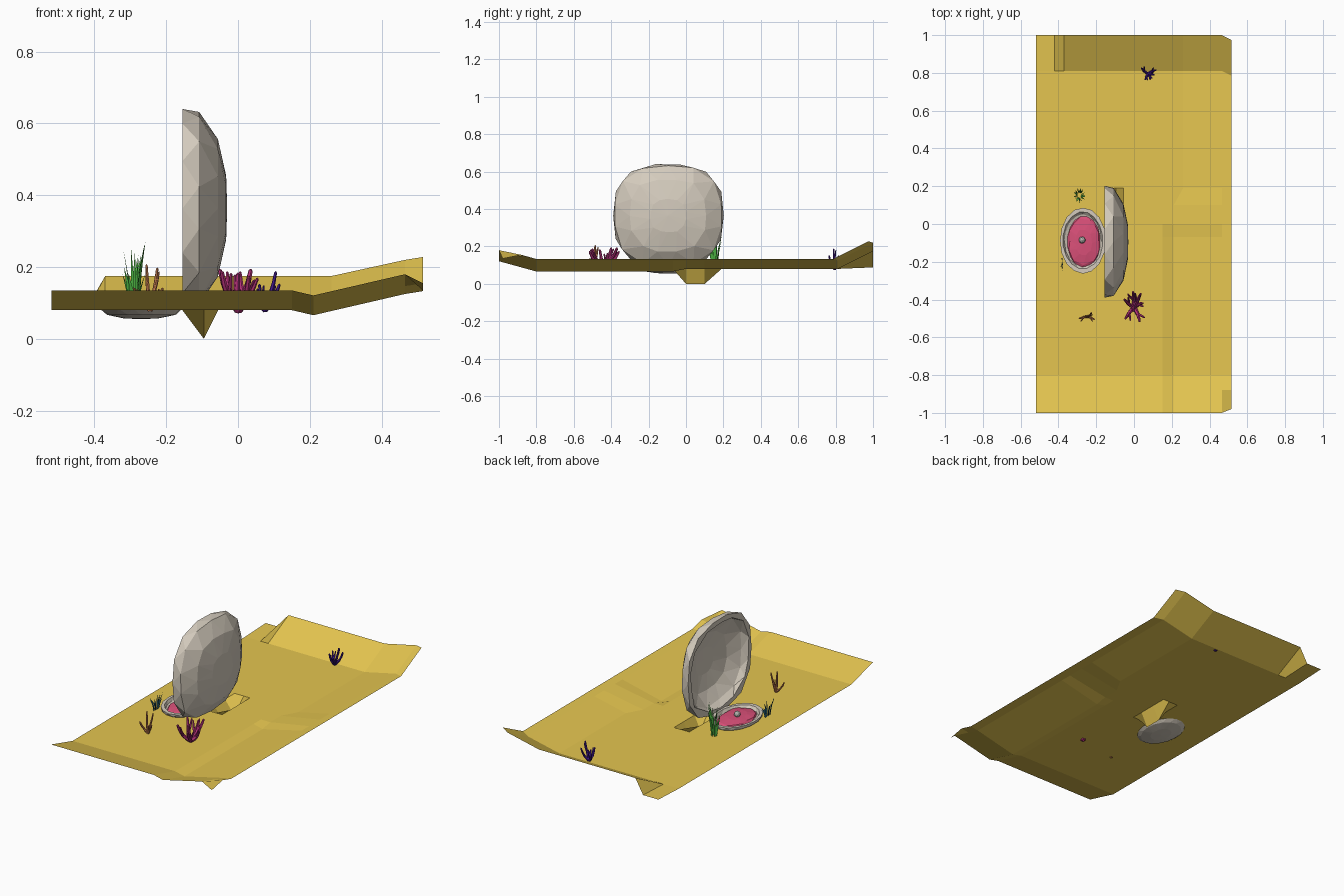
import bpy, bmesh, math, random
from mathutils import Vector, Matrix

if "Cube" in bpy.data.objects:
    bpy.data.objects.remove(bpy.data.objects["Cube"])

random.seed(4)


def material(name, rgb):
    m = bpy.data.materials.new(name)
    m.diffuse_color = (*rgb, 1)
    m.use_nodes = True
    m.node_tree.nodes["Principled BSDF"].inputs["Base Color"].default_value = m.diffuse_color
    return m


def finish(name, bm, mat):
    me = bpy.data.meshes.new(name)
    bm.to_mesh(me)
    bm.free()
    me.materials.append(mat)
    ob = bpy.data.objects.new(name, me)
    bpy.context.collection.objects.link(ob)
    return ob


sand = material("sand", (0.78, 0.56, 0.08))
shell_grey = material("shell", (0.66, 0.60, 0.51))
pink = material("flesh", (0.70, 0.08, 0.19))
pearl_grey = material("pearl", (0.45, 0.45, 0.42))
magenta = material("magenta", (0.45, 0.03, 0.19))
orange = material("orange", (0.55, 0.20, 0.08))
violet = material("violet", (0.06, 0.01, 0.30))
green = material("green", (0.08, 0.50, 0.06))
teal = material("teal", (0.02, 0.13, 0.20))


# Sea bed: thin sheet with turned-up edges and one pulled-down keel
xs = [-.52, -.42, -.37, -.155, -.095, -.055, .15, .21, .465, .515]
ys = [-1, -.88, -.8, -.7, -.07, 0, .1, .19, .7, .81, 1]


def bed_point(x, y):
    px, py, z = x, y, .08
    if x == .21:
        if y < 0:
            z -= .014
        elif y >= .19:
            px = .26
    z += {.465: .045, .515: .053}.get(x, 0)
    z += {-1: .055, -.88: .022}.get(y, 0)
    if y == 1:
        z += .095 if x > -.4 else .008
    if x == -.095 and y in (0, .1):
        z = 0
    if x == .515:
        if y == -1:
            py, z = -.98, .135
        elif y > .8:
            py -= .025
    return px, py, z


bm = bmesh.new()
grid = [[bm.verts.new(bed_point(x, y)) for y in ys] for x in xs]
for i in range(len(xs) - 1):
    for j in range(len(ys) - 1):
        bm.faces.new((grid[i][j], grid[i + 1][j], grid[i + 1][j + 1], grid[i][j + 1]))
finish("sea_bed", bm, sand)


# Faceted dish: rings of a superellipse following an outer then inner profile
def dish(name, profile, hu, hv, power, n, matrix, mat, jitter=.12):
    bm = bmesh.new()
    rings = []
    for k, (r, h) in enumerate(profile):
        if r == 0:
            rings.append([bm.verts.new((0, 0, h))])
            continue
        ring = []
        for i in range(n):
            j = jitter if .1 < r < .95 else .03
            a = 2 * math.pi * (i + .5 * (k % 2) + random.uniform(-j, j)) / n
            c, s = math.cos(a), math.sin(a)
            f = r * (abs(c) ** power + abs(s) ** power) ** (-1 / power)
            f *= 1 + random.uniform(-j, j) * .25
            ring.append(bm.verts.new((hu * c * f, hv * s * f, h)))
        rings.append(ring)
    for k, (a, b) in enumerate(zip(rings, rings[1:])):
        for i in range(n):
            j = (i + 1) % n
            if len(a) == 1:
                bm.faces.new((a[0], b[i], b[j]))
            elif len(b) == 1:
                bm.faces.new((a[i], a[j], b[0]))
            elif k % 2 == 0:
                bm.faces.new((a[i], a[j], b[i]))
                bm.faces.new((a[j], b[j], b[i]))
            else:
                bm.faces.new((a[i], b[j], b[i]))
                bm.faces.new((a[i], a[j], b[j]))
    bmesh.ops.recalc_face_normals(bm, faces=bm.faces)
    bm.transform(matrix)
    return finish(name, bm, mat)


# Upper shell stands upright with its dome towards +x
upright = Matrix.Translation((-.155, -.095, .365)) @ Matrix(
    ((0, 0, 1, 0), (1, 0, 0, 0), (0, 1, 0, 0), (0, 0, 0, 1)))
dish("upper_shell", [(0, .125), (.32, .122), (.70, .099), (.97, .047), (1, 0),
                     (.90, 0), (.84, .035), (.60, .08), (.28, .1), (0, .105)],
     .295, .275, 2.8, 14, upright, shell_grey)

# Lower shell is an oval bowl sunk in the sea bed
dish("lower_shell", [(0, -.045), (.40, -.043), (.78, -.033), (.97, -.014), (1, .002),
                     (.87, .002), (.80, -.014), (.5, -.028), (0, -.033)],
     .122, .174, 2, 16, Matrix.Translation((-.27, -.088, .1)), shell_grey, .06)

# Soft flesh with a wavy outline, and the pearl
dish("flesh", [(0, .016), (.5, .014), (.9, .006), (1, -.004), (.8, -.016), (0, -.022)],
     .088, .138, 2, 16, Matrix.Translation((-.265, -.095, .087)), pink, .3)
bm = bmesh.new()
bmesh.ops.create_icosphere(bm, subdivisions=2, radius=.018,
                           matrix=Matrix.Translation((-.275, -.085, .113)))
finish("pearl", bm, pearl_grey)


# Tapered six-sided tube along a path, closed to a point
def tube(bm, path, r0, r1, n=6):
    path = [Vector(p) for p in path]
    prev = None
    for k, p in enumerate(path):
        d = (path[min(k + 1, len(path) - 1)] - path[max(k - 1, 0)]).normalized()
        u = d.cross(Vector((.3, 1, .2))).normalized()
        v = d.cross(u)
        r = r0 + (r1 - r0) * k / (len(path) - 1)
        ring = [bm.verts.new(p + r * (u * math.cos(t) + v * math.sin(t)))
                for t in (2 * math.pi * i / n for i in range(n))]
        if prev:
            for i in range(n):
                j = (i + 1) % n
                bm.faces.new((prev[i], prev[j], ring[j], ring[i]))
        else:
            bm.faces.new(ring[::-1])
        prev = ring
    tip = bm.verts.new(path[-1] + d * r1)
    for i in range(n):
        bm.faces.new((prev[i], prev[(i + 1) % n], tip))


# Coral: branches from one root, each with a short side twig
def coral(name, root, tips, r, mat):
    bm = bmesh.new()
    root = Vector(root)
    for t in tips:
        t = Vector(t)
        mid = root.lerp(t, .5) + Vector((random.uniform(-.3, .3), random.uniform(-.3, .3), -.6)) * r * 2
        mid.z = max(mid.z, root.z + r)
        up = mid.lerp(t, .6) + Vector((0, 0, -r * .6))
        tube(bm, [root, mid, up, t], r, r * .5)
        side = Vector((t.y - root.y, root.x - t.x, 0)) * random.choice((-.35, .35))
        tube(bm, [mid, mid.lerp(t, .4) + side * .6,
                  mid.lerp(t, .75) + side + Vector((0, 0, r))], r * .7, r * .35)
    finish(name, bm, mat)


coral("magenta_coral", (0, -.44, .08),
      [(-.05, -.40, .19), (-.005, -.36, .17), (.035, -.37, .19), (.045, -.42, .16),
       (-.045, -.50, .185), (.03, -.515, .17), (0, -.46, .18)], .012, magenta)
coral("orange_coral", (-.245, -.49, .08),
      [(-.29, -.50, .14), (-.255, -.485, .205), (-.225, -.47, .195), (-.21, -.505, .14)],
      .007, orange)
coral("violet_coral", (.075, .795, .08),
      [(.04, .825, .14), (.06, .765, .15), (.105, .79, .185), (.115, .815, .15), (.085, .765, .13)],
      .008, violet)


# Grass: bent flat blades
def blades(name, centre, count, spread, height, width, mat):
    bm = bmesh.new()
    for i in range(count):
        a = 2.4 * i
        out = Vector((math.cos(a) * spread[0], math.sin(a) * spread[1], 0))
        base = Vector(centre) + out * .35
        h = height * random.uniform(.5, 1) if i else height
        w = Vector((math.sin(a + .6), math.cos(a + .6), 0)) * width
        if spread[0] < .01:
            w = Vector((0, width, 0))
        m = base + out * .2 + Vector((0, 0, h * .55))
        b = [bm.verts.new(q) for q in (base - w * .6, base + w * .6, m + w, m - w)]
        t = bm.verts.new(base + out * .65 + Vector((0, 0, h)))
        bm.faces.new(b)
        bm.faces.new((b[3], b[2], t))
    finish(name, bm, mat)


blades("green_grass", (-.29, .152, .08), 14, (.032, .04), .19, .006, green)
blades("teal_grass", (-.382, -.215, .08), 9, (.006, .065), .09, .006, teal)
